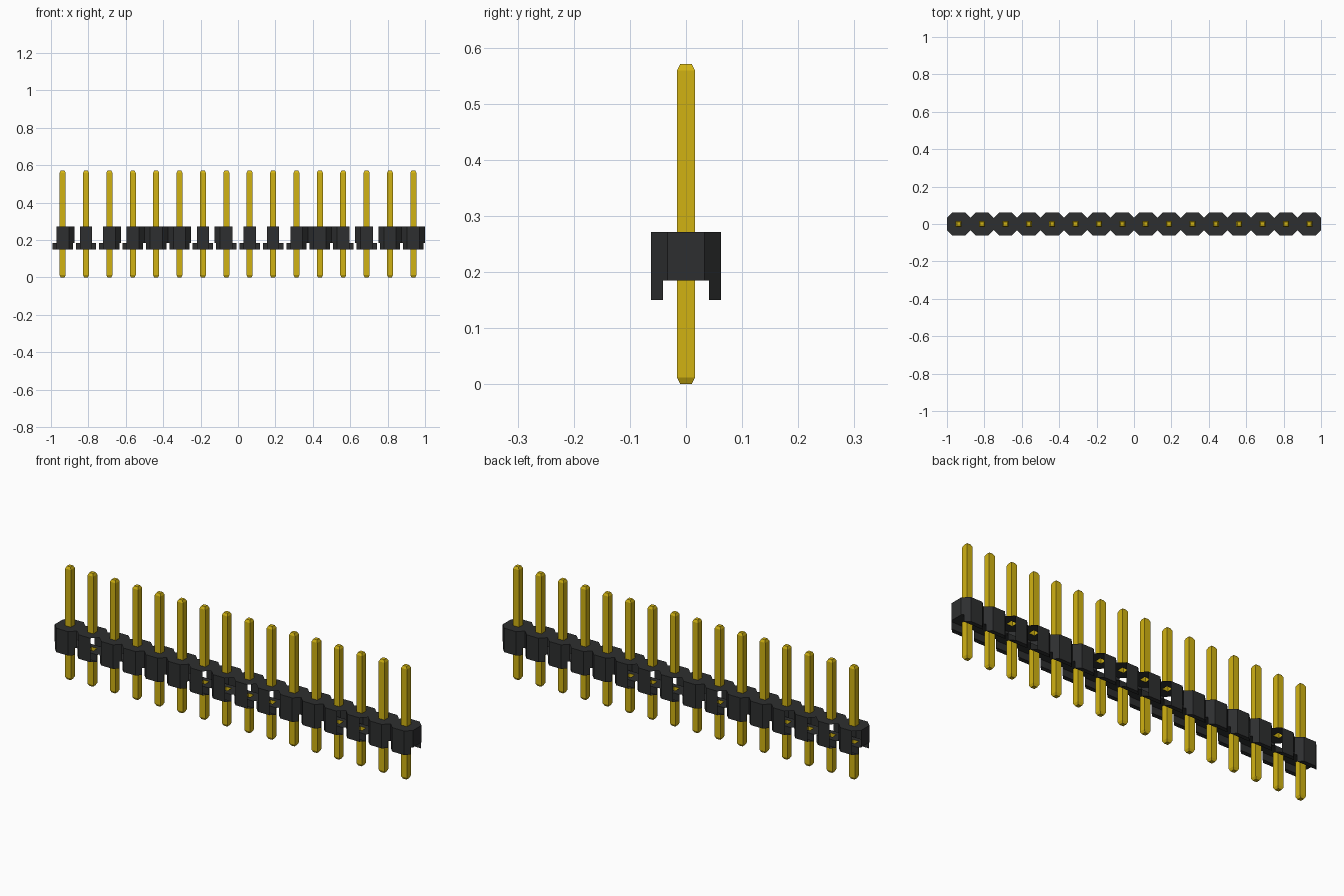
import bpy
import bmesh

if "Cube" in bpy.data.objects:
    bpy.data.objects.remove(bpy.data.objects["Cube"])

COUNT, PITCH = 16, 0.125
HALF, FLAT = PITCH / 2, 0.033        # cell half width, half width of its flat sides
CHAN = 0.041                         # half width of the channel underneath
CHAN_X = HALF + FLAT - CHAN          # where the channel wall meets the chamfer
PIN, TIP, TAPER = 0.016, 0.010, 0.012
FOOT, CEIL, TOP, HEIGHT = 0.15, 0.185, 0.271, 0.571

# Cells whose corner chamfers are open, by side
OPEN = {-1: {0, 1, 2, 3, 6, 8, 9, 10}, 1: {1, 6, 7, 8, 9, 12, 13}}


def material(name, rgb):
    mat = bpy.data.materials.new(name)
    mat.use_nodes = True
    mat.diffuse_color = (*rgb, 1)
    mat.node_tree.nodes["Principled BSDF"].inputs["Base Color"].default_value = (*rgb, 1)
    return mat


def finish(bm, name, mat):
    mesh = bpy.data.meshes.new(name)
    bm.to_mesh(mesh)
    bm.free()
    mesh.materials.append(mat)
    obj = bpy.data.objects.new(name, mesh)
    bpy.context.collection.objects.link(obj)
    return obj


def cell_x(i):
    return (i - (COUNT - 1) / 2) * PITCH


def add_quarter(bm, i, sx, sy):
    """Add one quarter of a housing cell; return its chamfer face."""
    def face(points):
        return bm.faces.new([bm.verts.new((cell_x(i) + sx * x, sy * y, z))
                             for x, y, z in points])

    def flat(points, z):
        return face([(x, y, z) for x, y in points])

    def wall(a, b, low, high):
        return face([(*a, low), (*b, low), (*b, high), (*a, high)])

    side, mid = (HALF, FLAT), (HALF, 0)
    front, centre = (FLAT, HALF), (0, HALF)
    inner, groove = (CHAN_X, CHAN), (0, CHAN)
    hole = [(0, PIN), (PIN, PIN), (PIN, 0)]
    flat([mid, side, front, centre] + hole, TOP)
    flat([mid, side, inner, groove] + hole, CEIL)
    flat([groove, inner, front, centre], FOOT)
    wall(groove, inner, FOOT, CEIL)
    wall(centre, front, FOOT, TOP)
    if (i, sx) in ((0, -1), (COUNT - 1, 1)):
        wall(mid, side, CEIL, TOP)
    return face([(*side, TOP), (*front, TOP), (*front, FOOT),
                 (*inner, FOOT), (*inner, CEIL), (*side, CEIL)])


def make_housing(mat):
    bm = bmesh.new()
    opened = []
    for i in range(COUNT):
        for sx in (-1, 1):
            for sy in (-1, 1):
                chamfer = add_quarter(bm, i, sx, sy)
                if i in OPEN[sx]:
                    opened.append(chamfer)
    bmesh.ops.remove_doubles(bm, verts=bm.verts, dist=0.0001)
    bmesh.ops.recalc_face_normals(bm, faces=bm.faces)
    bmesh.ops.delete(bm, geom=opened, context="FACES")
    return finish(bm, "housing", mat)


def make_pin(name, base, tip, mat):
    """Square hollow shaft, open at the housing, with a tapered closed tip."""
    bm = bmesh.new()
    shoulder = tip - TAPER if tip > base else tip + TAPER
    rings = [[bm.verts.new((sx * r, sy * r, z))
              for sx, sy in ((-1, -1), (1, -1), (1, 1), (-1, 1))]
             for r, z in ((PIN, base), (PIN, shoulder), (TIP, tip))]
    for a, b in zip(rings, rings[1:]):
        for k in range(4):
            n = (k + 1) % 4
            bm.faces.new((a[k], a[n], b[n], b[k]))
    bm.faces.new(rings[-1])
    bmesh.ops.recalc_face_normals(bm, faces=bm.faces)
    return finish(bm, name, mat)


black = material("black plastic", (0.027, 0.028, 0.029))
gold = material("gold metal", (0.64, 0.45, 0.006))

make_housing(black)

# Row of contacts above and below the housing
for label, base, tip in (("upper_pin", TOP, HEIGHT), ("lower_pin", CEIL, 0)):
    first = make_pin(label + "_1", base, tip, gold)
    first.location.x = cell_x(0)
    for i in range(1, COUNT):
        pin = bpy.data.objects.new(f"{label}_{i + 1}", first.data)
        pin.location.x = cell_x(i)
        bpy.context.collection.objects.link(pin)
